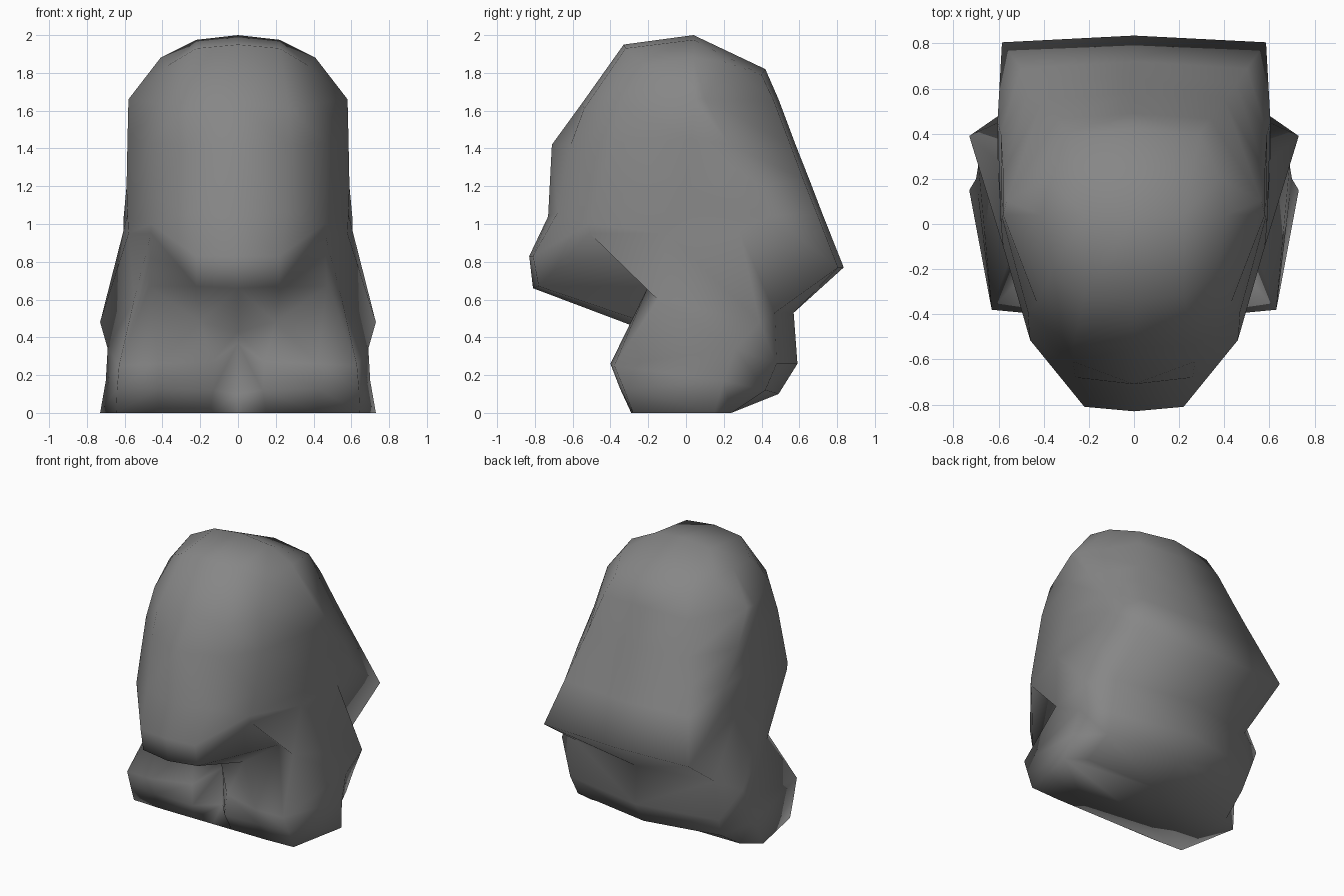
import bpy, bmesh


def loft(name, rings, grey):
    """Skin stacked half rings (front centre to back centre), mirrored over x = 0."""
    bm = bmesh.new()
    loops = []
    for half in rings:
        full = half + [(-x, y, z) for x, y, z in half[-2:0:-1]]
        loops.append([bm.verts.new(p) for p in full])
    n = len(loops[0])
    for lo, hi in zip(loops, loops[1:]):
        for i in range(n):
            j = (i + 1) % n
            # diagonals are mirrored so both halves match
            if i < n // 2:
                bm.faces.new((lo[i], lo[j], hi[i]))
                bm.faces.new((lo[j], hi[j], hi[i]))
            else:
                bm.faces.new((lo[i], lo[j], hi[j]))
                bm.faces.new((lo[i], hi[j], hi[i]))
    bm.faces.new(loops[0][::-1])
    bm.faces.new(loops[-1])
    bmesh.ops.remove_doubles(bm, verts=bm.verts, dist=0.001)
    bmesh.ops.recalc_face_normals(bm, faces=bm.faces)
    for f in bm.faces:
        f.smooth = True
    me = bpy.data.meshes.new(name)
    bm.to_mesh(me)
    bm.free()
    mat = bpy.data.materials.new("dark_grey")
    mat.diffuse_color = (grey, grey, grey, 1)
    me.materials.append(mat)
    ob = bpy.data.objects.new(name, me)
    bpy.context.collection.objects.link(ob)
    return ob


# Base: flat sole, two front feet with a cleft, flared hips
base = [
    [(0, -.29, 0), (.15, -.29, 0), (.42, -.29, 0), (.645, -.28, 0), (.73, .15, 0), (.6, .24, 0), (0, .24, 0)],
    [(0, -.18, .1), (.13, -.34, .12), (.42, -.35, .13), (.64, -.33, .13), (.7, .2, .17), (.58, .42, .12), (0, .49, .1)],
    [(0, -.18, .37), (.14, -.33, .27), (.42, -.4, .26), (.63, -.38, .25), (.69, .26, .34), (.6, .48, .26), (0, .59, .26)],
    [(0, -.2, .43), (.2, -.22, .48), (.47, -.2, .67), (.55, -.15, .6), (.73, .39, .48), (.56, .47, .53), (0, .57, .53)],
]

# Upper body: undercut chin and flared back rim, then face, sides and sloped back
body = [
    [(0, -.81, .66), (.22, -.78, .67), (.46, -.51, .95), (.58, -.1, .95), (.605, .28, .97), (.585, .805, .77), (0, .835, .77)],
    [(0, -.83, .83), (.22, -.81, .83), (.46, -.515, 1.0), (.585, -.05, 1.05), (.605, .45, 1.04), (.5, .688, 1.07), (0, .72, 1.06)],
    [(0, -.73, 1.04), (.26, -.68, 1.06), (.465, -.47, 1.15), (.59, 0, 1.2), (.59, .40, 1.2), (.453, .62, 1.24), (0, .655, 1.23)],
    [(0, -.71, 1.42), (.27, -.61, 1.42), (.47, -.39, 1.43), (.585, .03, 1.45), (.58, .23, 1.42), (.4, .553, 1.42), (0, .58, 1.42)],
    [(0, -.55, 1.64), (.27, -.54, 1.61), (.43, -.35, 1.64), (.58, .04, 1.66), (.565, .1, 1.66), (.34, .466, 1.65), (0, .49, 1.66)],
    [(0, -.33, 1.95), (.22, -.32, 1.93), (.37, -.22, 1.84), (.41, .04, 1.88), (.38, .2, 1.86), (.29, .40, 1.79), (0, .42, 1.82)],
]

# Crown ridge closing the dome
top, side = (0, .04, 2.0), (.22, .04, 1.975)
crown = [[top] + [side] * 5 + [top]]

loft("domed_footed_body", base + body + crown, 0.24)
